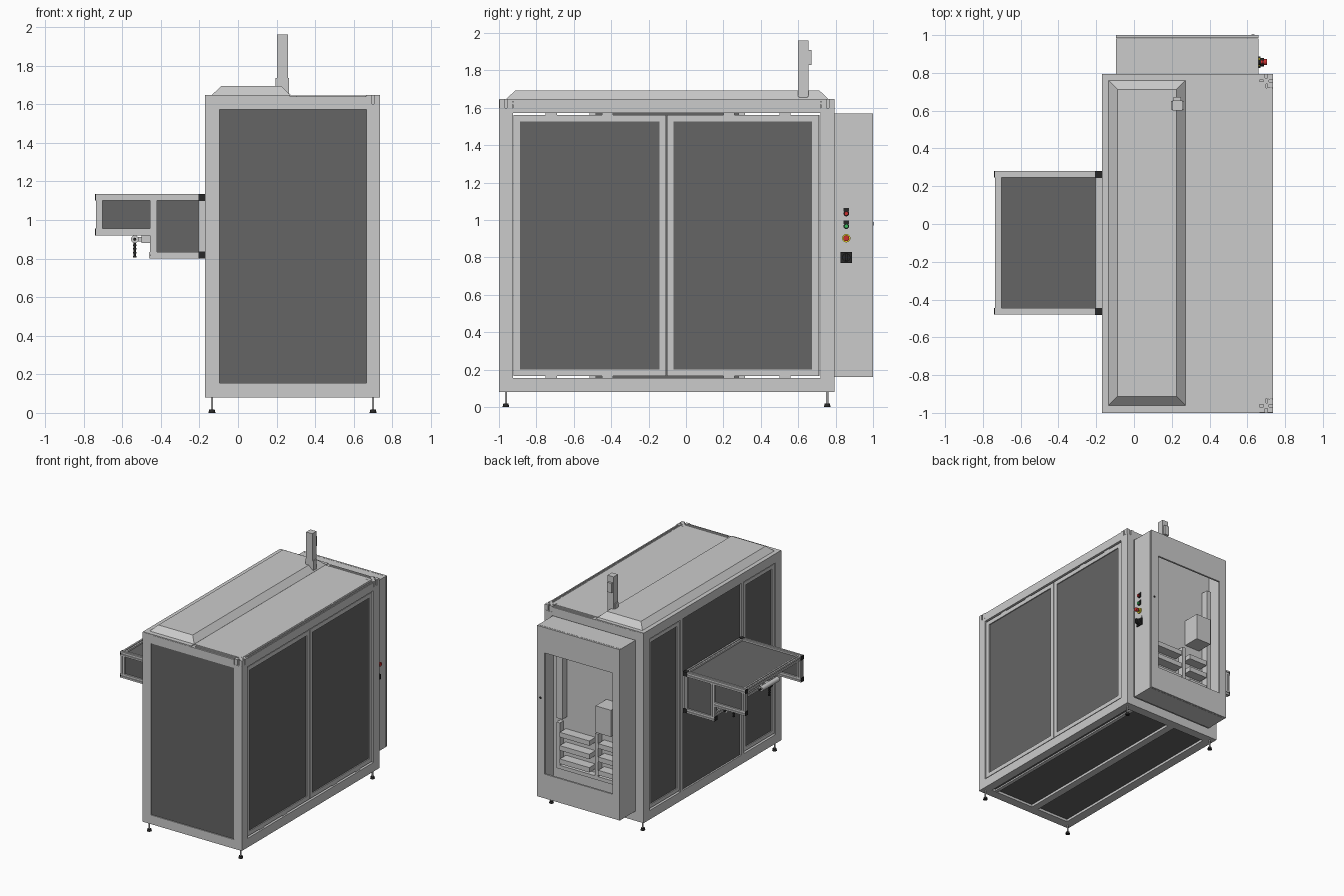
import bpy, bmesh, math
from mathutils import Matrix

if "Cube" in bpy.data.objects:
    bpy.data.objects.remove(bpy.data.objects["Cube"])


def mat(name, r, g, b):
    m = bpy.data.materials.new(name)
    m.diffuse_color = (r, g, b, 1)
    m.use_nodes = True
    m.node_tree.nodes["Principled BSDF"].inputs["Base Color"].default_value = m.diffuse_color
    return m


DARK = mat("dark_panel", 0.13, 0.13, 0.13)
BLACK = mat("black_plastic", 0.02, 0.02, 0.02)
RED = mat("red", 0.6, 0.03, 0.03)
GREEN = mat("green", 0.05, 0.5, 0.12)
YELLOW = mat("yellow", 0.85, 0.7, 0.03)


def finish(name, bm, m=None):
    bmesh.ops.recalc_face_normals(bm, faces=bm.faces)
    me = bpy.data.meshes.new(name)
    bm.to_mesh(me)
    bm.free()
    ob = bpy.data.objects.new(name, me)
    bpy.context.collection.objects.link(ob)
    if m:
        me.materials.append(m)
    return ob


def box(name, x, y, z, m=None):
    """Box from (min, max) pairs."""
    bm = bmesh.new()
    bmesh.ops.create_cube(bm, size=1)
    for v in bm.verts:
        v.co = [a[0] + (c + 0.5) * (a[1] - a[0]) for a, c in zip((x, y, z), v.co)]
    return finish(name, bm, m)


def cyl(name, c, r, length, axis="z", m=None, r2=None, n=24):
    bm = bmesh.new()
    bmesh.ops.create_cone(bm, cap_ends=True, segments=n, radius1=r,
                          radius2=r if r2 is None else r2, depth=length)
    rot = {"x": Matrix.Rotation(math.pi / 2, 4, "Y"),
           "y": Matrix.Rotation(math.pi / 2, 4, "X"), "z": Matrix()}[axis]
    bmesh.ops.transform(bm, matrix=Matrix.Translation(c) @ rot, verts=bm.verts)
    for f in bm.faces:
        f.smooth = len(f.verts) == 4
    for e in bm.edges:
        e.smooth = all(f.smooth for f in e.link_faces)
    return finish(name, bm, m)


def slotted(name, axis, a, b, u, v, w=0.0175, g=0.004, d=0.007, m=None):
    """Square aluminium extrusion with a slot on each side, running a..b along axis."""
    side = [(w, -w), (w, -g), (w - d, -g), (w - d, g), (w, g)]
    pts = []
    for k in range(4):
        for p, q in side:
            for _ in range(k):
                p, q = -q, p
            pts.append((p + u, q + v))
    place = {"x": lambda t, p, q: (t, p, q), "y": lambda t, p, q: (p, t, q),
             "z": lambda t, p, q: (p, q, t)}[axis]
    bm = bmesh.new()
    f = bm.faces.new([bm.verts.new(place(a, p, q)) for p, q in pts])
    ext = bmesh.ops.extrude_face_region(bm, geom=[f])["geom"]
    bmesh.ops.translate(bm, vec=place(b - a, 0, 0),
                        verts=[e for e in ext if isinstance(e, bmesh.types.BMVert)])
    bm.faces.new([x for x in bm.verts if x not in ext]) if f not in bm.faces[:] else None
    return finish(name, bm, m)


def framed_door(name, x, y, z, t=0.035):
    """Door in the YZ plane: four frame bars and a recessed dark pane."""
    box(name + "_stile_a", x, (y[0], y[0] + t), z)
    box(name + "_stile_b", x, (y[1] - t, y[1]), z)
    box(name + "_rail_low", x, (y[0] + t, y[1] - t), (z[0], z[0] + t))
    box(name + "_rail_top", x, (y[0] + t, y[1] - t), (z[1] - t, z[1]))
    box(name + "_pane", (x[0] + 0.008, x[1] - 0.008), (y[0] + t, y[1] - t), (z[0] + t, z[1] - t), DARK)


# --- main frame
X0, X1, Y0, Y1, Z0, Z1 = -0.17, 0.735, -1.0, 0.795, 0.08, 1.645
T = 0.075
for sx, px in (("left", (X0, X0 + T)), ("right", (X1 - T + 0.005, X1))):
    for sy, py in (("front", (Y0, Y0 + T)), ("back", (Y1 - T, Y1))):
        top = 1.60 if sx == "right" else Z1
        box(f"{sy}_{sx}_post", px, py, (Z0, top))
        if sx == "right":
            # exposed extrusion end at the top of the right posts
            slotted(f"{sy}_{sx}_post_end", "z", 1.60, Z1 + 0.002, sum(px) / 2, sum(py) / 2,
                    w=0.0355, g=0.006, d=0.02)
        # levelling foot
        fx, fy = (-0.135 if sx == "left" else 0.70), (-0.963 if sy == "front" else 0.755)
        cyl(f"{sy}_{sx}_foot_pad", (fx, fy, 0.009), 0.018, 0.018, m=BLACK, r2=0.014)
        cyl(f"{sy}_{sx}_foot_stem", (fx, fy, 0.055), 0.006, 0.08)
for n, z in (("bottom", (Z0, 0.155)), ("top", (1.572, Z1 - 0.004))):
    box(f"front_{n}_rail", (X0 + T, X1 - T + 0.005), (Y0, Y0 + T), z)
    box(f"back_{n}_rail", (X0 + T, X1 - T + 0.005), (Y1 - T, Y1), z)
    box(f"left_{n}_rail", (X0, X0 + T), (Y0 + T, Y1 - T), z)
    box(f"right_{n}_rail", (X1 - T + 0.005, X1), (Y0 + T, Y1 - T), z)

# --- front, back and floor panels
box("front_panel", (X0 + T, 0.665), (Y0 + 0.008, Y0 + 0.02), (0.155, 1.572), DARK)
box("back_panel", (X0 + T, 0.665), (Y1 - 0.02, Y1 - 0.008), (0.155, 1.572), DARK)
box("floor_panel", (X0 + T, 0.665), (Y0 + T, Y1 - T), (0.10, 0.112), DARK)
box("floor_centre_rail", (0.20, 0.26), (Y0 + T, Y1 - T), (Z0, 0.10))
box("floor_side_rail", (0.60, 0.63), (Y0 + T, Y1 - T), (0.088, 0.10))

# --- right hand double doors
framed_door("right_door_front", (0.695, 0.727), (-0.922, -0.106), (0.165, 1.562))
framed_door("right_door_back", (0.695, 0.727), (-0.101, 0.71), (0.165, 1.562))
for y in (-0.75, -0.45, 0.2, 0.5):
    for z in ((0.155, 0.165), (1.562, 1.572)):
        box("door_hinge", (0.70, 0.722), (y, y + 0.06), z)

# --- left side: two narrow doors, mullions and the wide middle panel
framed_door("left_door_back", (-0.162, -0.13), (0.318, 0.715), (0.165, 1.562), 0.03)
framed_door("left_door_front", (-0.162, -0.13), (-0.92, -0.518), (0.165, 1.562), 0.03)
for y in (-0.515, 0.28):
    box("left_mullion", (X0, X0 + 0.045), (y, y + 0.035), (0.155, 1.572))
box("left_middle_panel", (-0.157, -0.145), (-0.48, 0.28), (0.155, 1.572), DARK)

# --- roof plates, exposed right hand rails and sloped hood
box("roof_plate_left", (X0, 0.27), (Y0 + 0.002, Y1 - 0.002), (1.641, 1.648))
box("roof_plate_right", (0.27, 0.70), (-0.955, 0.755), (1.639, 1.646))
for y in (-0.975, 0.775):
    slotted("roof_edge_rail", "x", 0.30, 0.66, y, 1.634, w=0.012, g=0.003, d=0.006)
slotted("roof_side_rail", "y", -0.93, 0.725, 0.717, 1.632, w=0.014, g=0.004, d=0.008)
bm = bmesh.new()
rings = [[bm.verts.new((x, y, z)) for x, y in ((-0.135 + i, -0.96 + i), (0.272 - i, -0.96 + i),
         (0.272 - i, 0.76 - i), (-0.135 + i, 0.76 - i))] for i, z in ((0, 1.648), (0.047, 1.693))]
bm.faces.new(rings[0])
bm.faces.new(rings[1])
for k in range(4):
    bm.faces.new((rings[0][k], rings[0][k - 1], rings[1][k - 1], rings[1][k]))
finish("roof_hood", bm)

# --- roof mast with small sensor box
box("mast", (0.203, 0.258), (0.60, 0.655), (1.648, 1.96))
box("mast_sensor", (0.21, 0.25), (0.655, 0.672), (1.83, 1.91))
for x in ((0.195, 0.203), (0.258, 0.264)):
    box("mast_bracket", x, (0.605, 0.65), (1.648, 1.735))

# --- side infeed table
for s, y, py in (("front", -0.4625, -0.47), ("back", 0.2625, 0.27)):
    slotted(f"table_{s}_top_rail", "x", -0.737, -0.205, y, 1.1175)
    slotted(f"table_{s}_mid_rail", "x", -0.737, -0.455, y, 0.9375)
    slotted(f"table_{s}_low_rail", "x", -0.455, -0.205, y, 0.8175)
    slotted(f"table_{s}_outer_post", "z", 0.955, 1.10, -0.7185, y)
    slotted(f"table_{s}_middle_post", "z", 0.835, 1.10, -0.4375, y)
    slotted(f"table_{s}_inner_post", "z", 0.80, 1.135, -0.1875, y)
    box(f"table_{s}_outer_pane", (-0.701, -0.455), (y - 0.004, y + 0.004), (0.955, 1.10), DARK)
    box(f"table_{s}_inner_pane", (-0.42, -0.205), (y - 0.004, y + 0.004), (0.835, 1.10), DARK)
    for x, z in ((-0.74, 1.1175), (-0.74, 0.9375), (-0.458, 0.8175)):
        box("table_end_cap", (x, x + 0.004), (y - 0.0175, y + 0.0175), (z - 0.0175, z + 0.0175), BLACK)
    for z in (1.1175, 0.8175):
        box("table_corner_block", (-0.206, -0.169), (y - 0.018, y + 0.018), (z - 0.018, z + 0.018), BLACK)
slotted("table_outer_cross_rail", "y", -0.445, 0.245, -0.7185, 1.1175)
slotted("table_inner_cross_rail", "y", -0.445, 0.245, -0.1875, 1.1175)
slotted("table_lower_cross_rail", "y", -0.445, 0.245, -0.4375, 0.8525)
box("table_top_panel", (-0.701, -0.205), (-0.445, 0.245), (1.114, 1.122), DARK)

# --- clamp units hanging below the table
for y in (-0.32, 0.14):
    cyl("clamp_roller", (-0.535, y, 0.90), 0.02, 0.22, "y")
    cyl("clamp_roller_hub", (-0.535, y, 0.90), 0.008, 0.25, "y", BLACK)
    box("clamp_arm", (-0.535, -0.43), (y - 0.02, y + 0.02), (0.888, 0.912))
    box("clamp_mount", (-0.50, -0.455), (y - 0.035, y + 0.035), (0.88, 0.92))
    cyl("clamp_spindle", (-0.535, y, 0.845), 0.006, 0.08, "z", BLACK)
    for k in range(4):
        cyl("clamp_spindle_collar", (-0.535, y, 0.81 + k * 0.02), 0.009, 0.008, "z", BLACK, n=12)

# --- electrical cabinet at the back, with a window in its door
CX, CZ = (-0.095, 0.66), (0.16, 1.57)
box("cabinet_back", CX, (Y1, 0.81), CZ)
box("cabinet_left_wall", (-0.095, -0.08), (0.81, 0.983), CZ)
box("cabinet_right_wall", (0.645, 0.66), (0.81, 0.983), CZ)
box("cabinet_floor", (-0.08, 0.645), (0.81, 0.983), (0.16, 0.175))
box("cabinet_roof", (-0.08, 0.645), (0.81, 0.983), (1.555, 1.57))
box("cabinet_door_right", (0.59, 0.66), (0.985, 1.0), CZ)
box("cabinet_door_left", (-0.095, -0.03), (0.985, 1.0), CZ)
box("cabinet_door_bottom", (-0.03, 0.59), (0.985, 1.0), (0.16, 0.36))
box("cabinet_door_top", (-0.03, 0.59), (0.985, 1.0), (1.36, 1.57))
cyl("cabinet_lock", (0.63, 1.0, 0.98), 0.009, 0.004, "y", BLACK)

# cabinet contents: wiring ducts, controller and terminal rows
box("cabinet_duct_vertical", (0.52, 0.58), (0.81, 0.87), (0.78, 1.33))
box("cabinet_duct_side", (-0.05, -0.01), (0.81, 0.87), (0.40, 1.33))
box("cabinet_duct_low", (0.0, 0.58), (0.81, 0.86), (0.36, 0.39))
box("cabinet_controller", (0.02, 0.16), (0.81, 0.95), (0.80, 1.02))
for z in (0.42, 0.53, 0.64):
    box("terminal_row_wide", (0.26, 0.53), (0.81, 0.89), (z, z + 0.04))
    box("terminal_row_narrow", (0.01, 0.18), (0.81, 0.89), (z, z + 0.04))
for x in (0.20, 0.55):
    box("terminal_divider", (x, x + 0.03), (0.81, 0.86), (0.39, 0.74))

# --- operator controls on the cabinet side
CY = 0.857
for n, z, m in (("stop", 1.035, RED), ("start", 0.967, GREEN)):
    cyl(f"{n}_button_collar", (0.666, CY, z), 0.015, 0.012, "x", BLACK)
    cyl(f"{n}_button", (0.676, CY, z), 0.011, 0.012, "x", m)
    box(f"{n}_button_plate", (0.66, 0.664), (CY - 0.014, CY + 0.014), (z + 0.012, z + 0.03), BLACK)
cyl("emergency_ring", (0.665, CY, 0.903), 0.022, 0.01, "x", YELLOW)
cyl("emergency_stem", (0.678, CY, 0.903), 0.01, 0.02, "x", BLACK)
cyl("emergency_button", (0.695, CY, 0.903), 0.016, 0.018, "x", RED)
box("main_switch_plate", (0.66, 0.67), (CY - 0.03, CY + 0.03), (0.77, 0.83), BLACK)
cyl("main_switch_dial", (0.678, CY, 0.80), 0.022, 0.018, "x", BLACK)
box("main_switch_grip", (0.687, 0.702), (CY - 0.006, CY + 0.006), (0.78, 0.82), BLACK)
box("main_switch_label", (0.66, 0.663), (CY - 0.025, CY + 0.025), (0.832, 0.85))
